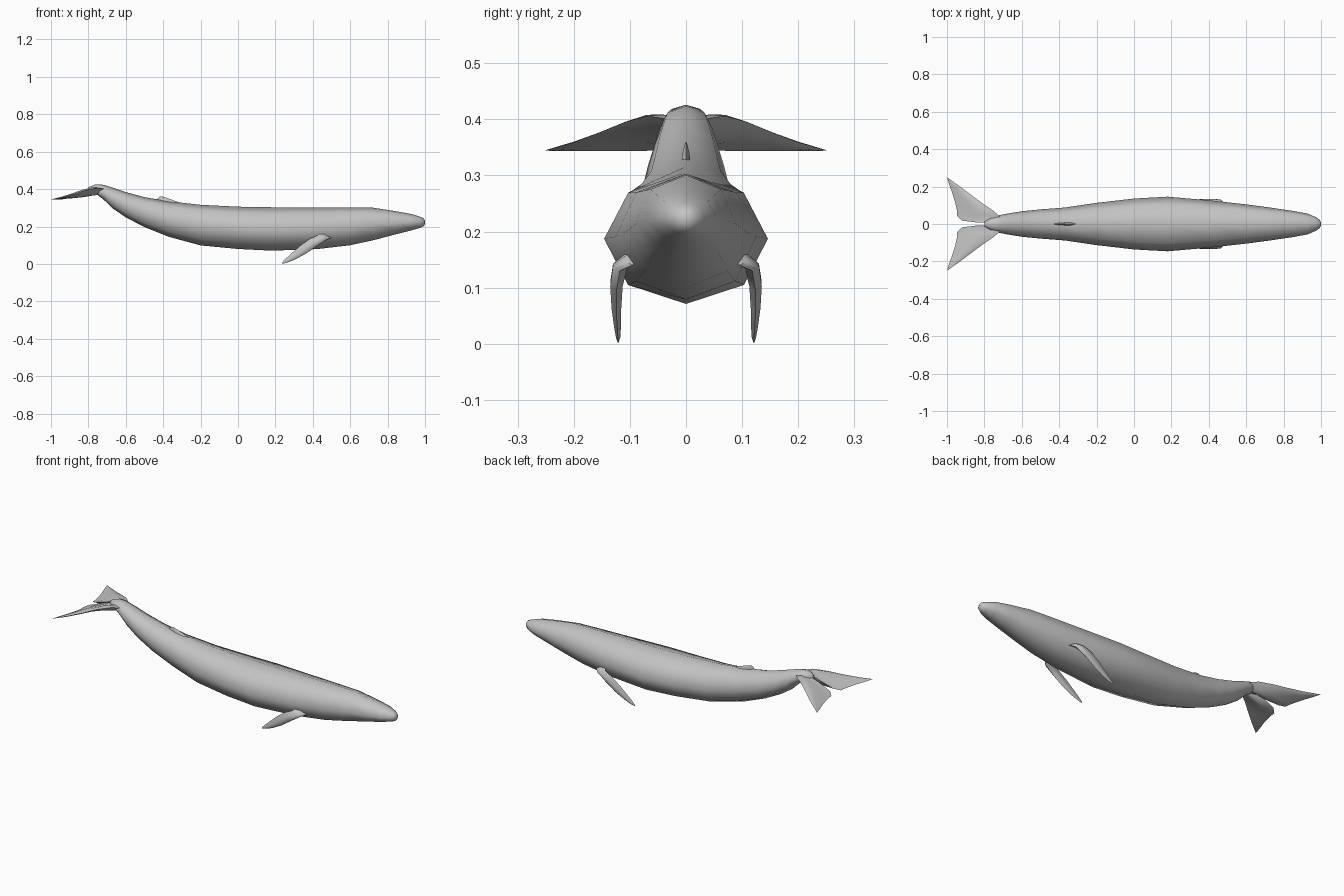
import bpy, bmesh, math
from mathutils import Vector

if "Cube" in bpy.data.objects:
    bpy.data.objects.remove(bpy.data.objects["Cube"])

grey = bpy.data.materials.new("whale grey")
grey.diffuse_color = (0.55, 0.55, 0.55, 1)
grey.use_nodes = True
grey.node_tree.nodes["Principled BSDF"].inputs["Base Color"].default_value = grey.diffuse_color


def loft(name, rings, mirror=False):
    """Skin a list of equal-length rings, capping both ends."""
    bm = bmesh.new()
    loops = [[bm.verts.new(p) for p in ring] for ring in rings]
    n = len(loops[0])
    for a, b in zip(loops, loops[1:]):
        for i in range(n):
            j = (i + 1) % n
            bm.faces.new((a[i], a[j], b[j], b[i]))
    bm.faces.new(loops[0])
    bm.faces.new(loops[-1])
    bmesh.ops.remove_doubles(bm, verts=bm.verts, dist=0.0003)
    bmesh.ops.recalc_face_normals(bm, faces=bm.faces)
    me = bpy.data.meshes.new(name)
    bm.to_mesh(me)
    bm.free()
    me.materials.append(grey)
    ob = bpy.data.objects.new(name, me)
    bpy.context.collection.objects.link(ob)
    bpy.ops.object.select_all(action='DESELECT')
    ob.select_set(True)
    bpy.context.view_layer.objects.active = ob
    bpy.ops.object.shade_smooth_by_angle(angle=math.radians(65))
    if mirror:
        m = ob.modifiers.new("mirror", 'MIRROR')
        m.use_axis = (False, True, False)
        m.use_mirror_merge = False
    return ob


def blade(lead, trail, thick):
    """Lens section between a leading and trailing point."""
    a, b, t = Vector(lead), Vector(trail), Vector(thick) / 2
    p, q = a.lerp(b, 0.2), a.lerp(b, 0.55)
    return [a, p + t * 0.85, q + t * 0.8, b, q - t * 0.8, p - t * 0.85]


# body: x, top z, bottom z, half width (octagonal sections)
stations = [
    (1.0, .232, .214, .008), (.993, .243, .202, .022), (.975, .252, .193, .035),
    (.93, .266, .180, .055), (.85, .281, .160, .070), (.72, .301, .126, .089),
    (.6, .303, .100, .105), (.42, .303, .079, .125), (.18, .303, .071, .146),
    (0, .306, .080, .136), (-.2, .316, .099, .113), (-.37, .335, .145, .088),
    (-.5, .357, .197, .078), (-.6, .384, .249, .068), (-.67, .408, .297, .057),
    (-.72, .423, .345, .047), (-.76, .426, .375, .036), (-.80, .410, .380, .012)]
rings = []
for x, top, bot, w in stations:
    c, h = (top + bot) / 2, (top - bot) / 2
    rings.append([(x, w * math.sin(k * math.pi / 4), c + h * math.cos(k * math.pi / 4))
                  for k in range(8)])
loft("body", rings)

# tail flukes: y, leading x, z, trailing x, z, thickness
fluke = [
    (.008, -.70, .395, -.84, .385, .040), (.018, -.70, .395, -.92, .357, .042),
    (.042, -.72, .402, -.945, .346, .042), (.07, -.75, .406, -.946, .344, .034),
    (.11, -.81, .395, -.955, .344, .024), (.155, -.87, .376, -.968, .344, .016),
    (.20, -.93, .359, -.984, .344, .010), (.25, -1.0, .345, -1.0, .344, .001)]
loft("tail_flukes", [blade((lx, y, lz), (tx, y, tz), (t * .25, 0, t))
                     for y, lx, lz, tx, tz, t in fluke], mirror=True)

# flippers: y, lower edge x, z, upper edge x, z, thickness
flipper = [
    (.095, .50, .140, .44, .170, .030), (.118, .475, .130, .425, .153, .030),
    (.124, .42, .094, .38, .132, .026), (.124, .36, .053, .332, .097, .020),
    (.122, .30, .021, .288, .058, .014), (.121, .262, .007, .256, .029, .009),
    (.121, .236, .001, .235, .007, .002)]
loft("flippers", [blade((lx, y, lz), (ux, y, uz), (0, t, 0))
                  for y, lx, lz, ux, uz, t in flipper], mirror=True)

# dorsal fin: z, front x, rear x, thickness
dorsal = [(.315, -.27, -.47, .022), (.340, -.345, -.44, .014),
          (.353, -.38, -.425, .007), (.360, -.405, -.418, .001)]
loft("dorsal_fin", [blade((fx, 0, z), (rx, 0, z), (0, t, 0))
                    for z, fx, rx, t in dorsal])
